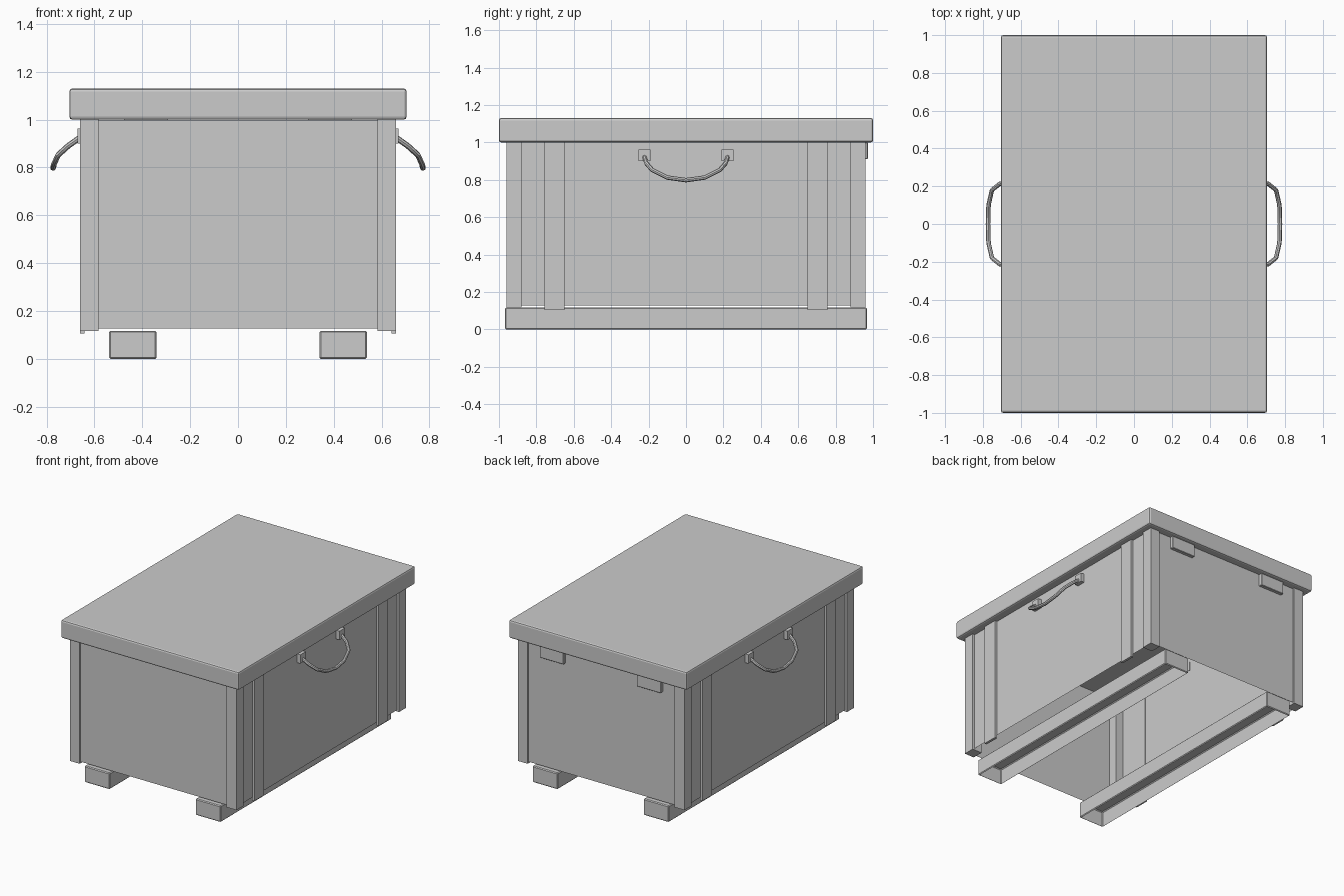
import bpy, bmesh

if "Cube" in bpy.data.objects:
    bpy.data.objects.remove(bpy.data.objects["Cube"])

mat = bpy.data.materials.new("plain grey")
mat.diffuse_color = (0.6, 0.6, 0.6, 1)
mat.use_nodes = True
mat.node_tree.nodes["Principled BSDF"].inputs["Base Color"].default_value = mat.diffuse_color


def box(name, x, y, z, bevel=0, segments=1, drop=()):
    """Box from (min, max) ranges; drop lists the z directions of faces left open."""
    bm = bmesh.new()
    bmesh.ops.create_cube(bm, size=1)
    for v in bm.verts:
        for i, (a, b) in enumerate((x, y, z)):
            v.co[i] = a if v.co[i] < 0 else b
    if bevel:
        bmesh.ops.bevel(bm, geom=bm.edges[:], offset=bevel, segments=segments,
                        profile=0.5, affect='EDGES')
    bm.normal_update()
    for d in drop:
        gone = [f for f in bm.faces if f.normal.z * d > 0.95]
        bmesh.ops.delete(bm, geom=gone, context='FACES')
    me = bpy.data.meshes.new(name)
    bm.to_mesh(me)
    bm.free()
    me.materials.append(mat)
    ob = bpy.data.objects.new(name, me)
    bpy.context.collection.objects.link(ob)
    return ob


def span(s, a, b):
    return tuple(sorted((s * a, s * b)))


# lid and hollow body, open underneath
box("lid", (-0.705, 0.705), (-1, 1), (1.0, 1.13), 0.012, 2)
box("body_panels", (-0.644, 0.644), (-0.948, 0.948), (0.127, 0.998), drop=(-1,))

for sx in (-1, 1):
    side = "right" if sx > 0 else "left"
    # skid, open underneath
    box(side + "_skid", span(sx, 0.34, 0.54), (-0.968, 0.968), (0, 0.117), 0.006, 1, (-1,))
    # hinge plate on the back
    box(side + "_hinge_plate", span(sx, 0.29, 0.48), (0.945, 0.972), (0.91, 1.0), 0.003)
    for sy in (-1, 1):
        end = "back" if sy > 0 else "front"
        box(f"{side}_{end}_post", span(sx, 0.583, 0.66), span(sy, 0.88, 0.96), (0.117, 1.0))
        box(f"{side}_{end}_slat", span(sx, 0.642, 0.66), span(sy, 0.65, 0.757), (0.105, 1.0))
        box(f"{side}_{end}_handle_mount", span(sx, 0.64, 0.672), span(sy, 0.19, 0.253),
            (0.90, 0.963))

    # drooping handle
    half = [(0.665, 0.222, 0.922), (0.71, 0.213, 0.89), (0.752, 0.18, 0.852),
            (0.77, 0.10, 0.812), (0.773, 0, 0.798)]
    path = half + [(x, -y, z) for x, y, z in half[-2::-1]]
    cu = bpy.data.curves.new(side + "_handle_path", 'CURVE')
    cu.dimensions = '3D'
    cu.bevel_depth = 0.012
    cu.bevel_resolution = 2
    cu.use_fill_caps = True
    sp = cu.splines.new('POLY')
    sp.points.add(len(path) - 1)
    for p, (x, y, z) in zip(sp.points, path):
        p.co = (sx * x, y, z, 1)
    cu.materials.append(mat)
    handle = bpy.data.objects.new(side + "_handle", cu)
    bpy.context.collection.objects.link(handle)
    bpy.ops.object.select_all(action='DESELECT')
    handle.select_set(True)
    bpy.context.view_layer.objects.active = handle
    bpy.ops.object.convert(target='MESH')
    bpy.ops.object.shade_smooth_by_angle()
